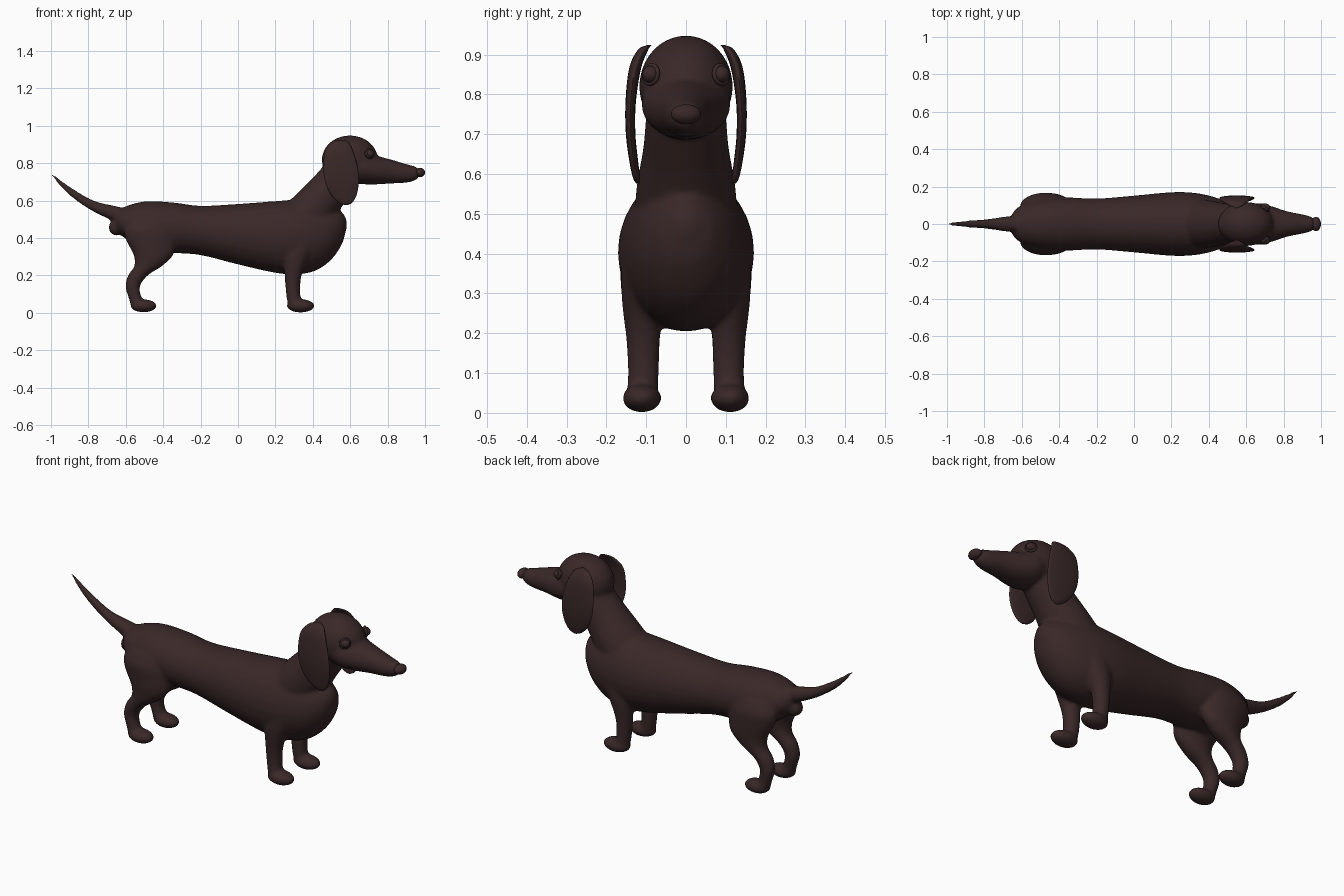
import bpy, bmesh, math
from mathutils import Vector, Matrix

if "Cube" in bpy.data.objects:
    bpy.data.objects.remove(bpy.data.objects["Cube"])

brown = bpy.data.materials.new("dark brown")
brown.diffuse_color = (0.042, 0.021, 0.021, 1)
brown.use_nodes = True
brown.node_tree.nodes["Principled BSDF"].inputs["Base Color"].default_value = brown.diffuse_color


def spline(rings, steps):
    """Smooth interpolation through a list of number tuples."""
    pts = [Vector(r) for r in rings]
    pts = [2 * pts[0] - pts[1]] + pts + [2 * pts[-1] - pts[-2]]
    out = []
    for a, b, c, d in zip(pts, pts[1:], pts[2:], pts[3:]):
        for i in range(steps):
            t = i / steps
            out.append(0.5 * (2 * b + (c - a) * t + (2 * a - 5 * b + 4 * c - d) * t * t
                              + (3 * b - a - 3 * c + d) * t ** 3))
    return out + [pts[-2]]


def loft(bm, rings, up, steps=5, sides=28):
    """Closed tube of ellipses (x, y, z, half size along up, half size along y)."""
    up, loops = Vector(up).normalized(), []
    for x, y, z, a, b in spline(rings, steps):
        loops.append([bm.verts.new(Vector((x, y, z)) + up * (a * math.cos(t)) + Vector((0, b * math.sin(t), 0)))
                      for t in (2 * math.pi * i / sides for i in range(sides))])
    for p, q in zip(loops, loops[1:]):
        for i in range(sides):
            j = (i + 1) % sides
            bm.faces.new((p[i], p[j], q[j], q[i]))
    bm.faces.new(loops[0])
    bm.faces.new(loops[-1])


def ball(bm, centre, size):
    m = Matrix.Translation(centre) @ Matrix.Diagonal((*size, 1))
    bmesh.ops.create_uvsphere(bm, u_segments=28, v_segments=18, radius=1, matrix=m)


def finish(bm, name):
    bmesh.ops.recalc_face_normals(bm, faces=bm.faces)
    mesh = bpy.data.meshes.new(name)
    bm.to_mesh(mesh)
    bm.free()
    mesh.materials.append(brown)
    ob = bpy.data.objects.new(name, mesh)
    bpy.context.collection.objects.link(ob)
    bpy.ops.object.select_all(action='DESELECT')
    ob.select_set(True)
    bpy.context.view_layer.objects.active = ob
    bpy.ops.object.shade_smooth_by_angle(angle=math.radians(60))
    return ob


# Body: overlapping volumes fused into one skin
bm = bmesh.new()
# torso
loft(bm, [(-.665, 0, .48, .03, .03), (-.62, 0, .485, .075, .09), (-.5, 0, .465, .13, .135),
          (-.35, 0, .455, .135, .142), (-.2, 0, .44, .132, .136), (0, 0, .42, .162, .152),
          (.2, 0, .405, .192, .17), (.32, 0, .405, .2, .167), (.42, 0, .41, .183, .147),
          (.5, 0, .425, .14, .115), (.555, 0, .45, .085, .07), (.575, 0, .46, .03, .03)], (0, 0, 1))
# breastbone and rump
ball(bm, (.515, 0, .47), (.068, .072, .085))
ball(bm, (-.65, 0, .455), (.042, .045, .042))
# neck
loft(bm, [(.33, 0, .47, .13, .13), (.41, 0, .56, .122, .125), (.49, 0, .66, .108, .108),
          (.56, 0, .75, .1, .1), (.6, 0, .8, .09, .09)], (-.72, 0, .69))
# skull and snout
ball(bm, (.598, 0, .82), (.15, .118, .128))
loft(bm, [(.6, 0, .79, .09, .1), (.67, 0, .775, .088, .112), (.74, 0, .763, .077, .094),
          (.82, 0, .755, .064, .068), (.9, 0, .745, .05, .052), (.95, 0, .745, .036, .038),
          (.97, 0, .745, .015, .018)], (0, 0, 1))
# tail
loft(bm, [(-.56, 0, .5, .05, .05), (-.67, 0, .535, .04, .042), (-.78, 0, .575, .027, .027),
          (-.88, 0, .637, .021, .019), (-.95, 0, .695, .014, .012), (-.997, 0, .742, .007, .007)], (.5, 0, .85))
for s in (1, -1):
    # front leg and paw
    loft(bm, [(.34, s * .1, .4, .1, .062), (.31, s * .112, .29, .065, .05), (.294, s * .108, .19, .044, .043),
              (.295, s * .107, .1, .038, .039), (.305, s * .11, .04, .038, .04)], (1, 0, 0))
    ball(bm, (.335, s * .111, .037), (.075, .049, .036))
    # hind leg and paw
    loft(bm, [(-.47, s * .08, .5, .12, .06), (-.475, s * .095, .44, .135, .07), (-.465, s * .1, .38, .13, .066),
              (-.452, s * .105, .31, .107, .058), (-.48, s * .105, .25, .075, .05),
              (-.535, s * .105, .2, .053, .042), (-.563, s * .106, .14, .039, .037),
              (-.55, s * .107, .08, .035, .036), (-.535, s * .108, .04, .038, .04)], (1, 0, 0))
    ball(bm, (-.505, s * .109, .037), (.071, .048, .035))
body = finish(bm, "body")
fuse = body.modifiers.new("fuse", 'REMESH')
fuse.mode, fuse.voxel_size, fuse.use_smooth_shade = 'VOXEL', 0.009, True
relax = body.modifiers.new("relax", 'SMOOTH')
relax.factor, relax.iterations = 0.5, 8
for m in ("fuse", "relax"):
    bpy.ops.object.modifier_apply(modifier=m)

# Nose
bm = bmesh.new()
ball(bm, (.972, 0, .75), (.028, .038, .025))
finish(bm, "nose")

for s, side in ((1, "left"), (-1, "right")):
    # Hanging ear
    bm = bmesh.new()
    loft(bm, [(.55, s * .092, .924, .012, .006), (.545, s * .108, .912, .045, .013), (.54, s * .128, .865, .075, .015),
              (.548, s * .139, .78, .091, .013), (.556, s * .139, .7, .09, .012), (.566, s * .131, .63, .068, .011),
              (.575, s * .124, .59, .037, .009), (.578, s * .121, .576, .01, .004)], (1, 0, 0))
    finish(bm, side + "_ear")
    # Eyeball
    bm = bmesh.new()
    ball(bm, (.702, s * .088, .85), (.026, .022, .022))
    finish(bm, side + "_eye")
    # Upper and lower eyelids as a ring round the eye
    bpy.ops.mesh.primitive_torus_add(major_segments=28, minor_segments=10, major_radius=.023, minor_radius=.006,
                                     location=(.703, s * .088, .85))
    lid = bpy.context.object
    lid.name = side + "_eyelids"
    lid.rotation_euler = Vector((.7, s * .7, .15)).to_track_quat('Z', 'Y').to_euler()
    lid.data.materials.append(brown)
    bpy.ops.object.shade_smooth_by_angle(angle=math.radians(60))
